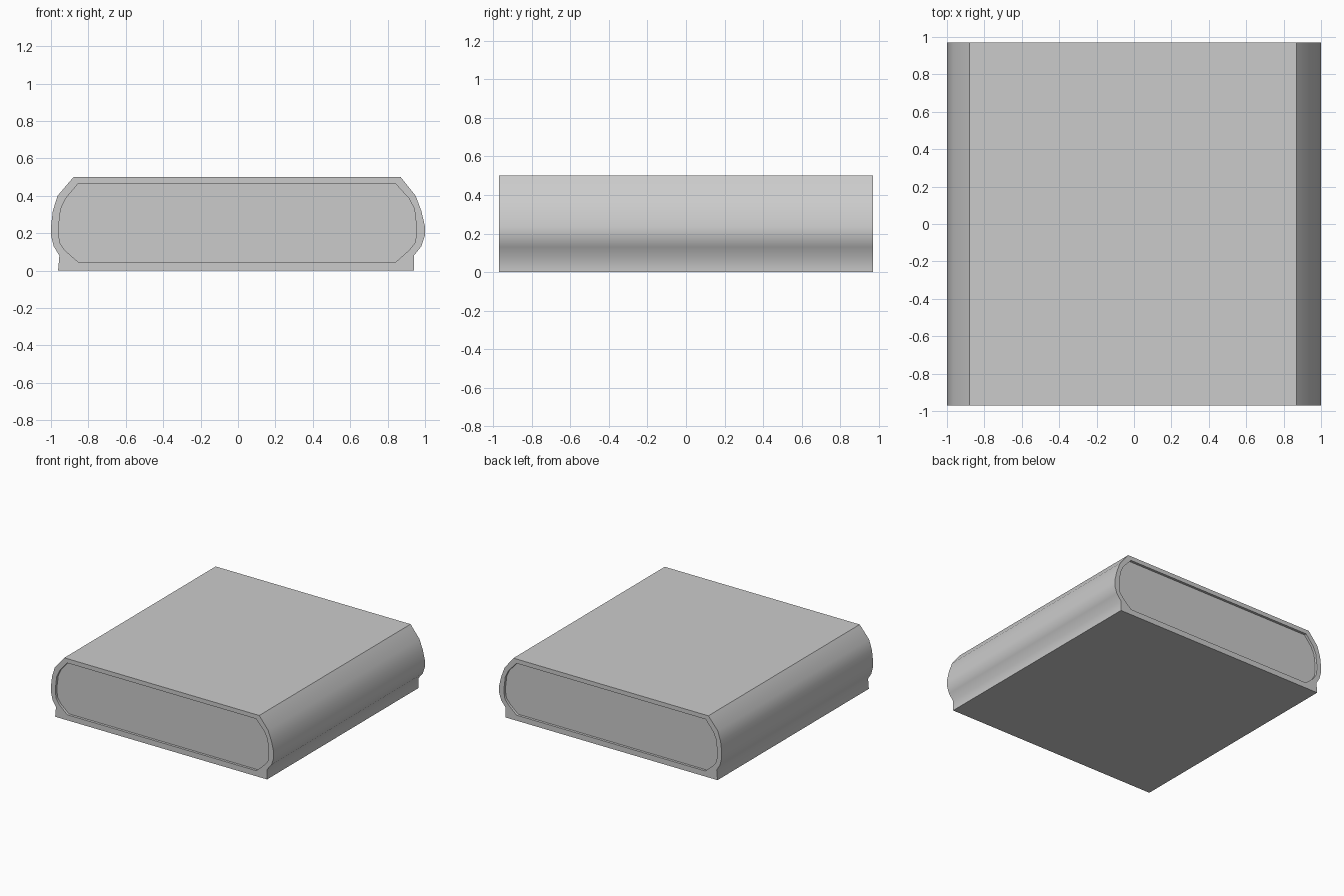
import bpy, bmesh, math

if "Cube" in bpy.data.objects:
    bpy.data.objects.remove(bpy.data.objects["Cube"])

HALF = 0.97     # half length along y
RECESS = 0.02   # depth of the end panels

# Cross-section (x, z), each side listed from top to bottom
outer_right = [(0.87, 0.5), (0.95, 0.40), (0.98, 0.32), (1.0, 0.235),
               (1.0, 0.19), (0.98, 0.13), (0.94, 0.08), (0.94, 0)]
outer_left = [(-0.88, 0.5), (-0.965, 0.40), (-0.99, 0.32), (-1.0, 0.235),
              (-1.0, 0.19), (-0.985, 0.13), (-0.955, 0.08), (-0.962, 0)]
inner_right = [(0.842, 0.465), (0.915, 0.385), (0.943, 0.33), (0.955, 0.23),
               (0.953, 0.19), (0.947, 0.15), (0.915, 0.11), (0.842, 0.045)]
inner_left = [(-0.855, 0.465), (-0.922, 0.385), (-0.948, 0.33), (-0.96, 0.23),
              (-0.958, 0.19), (-0.953, 0.15), (-0.927, 0.11), (-0.853, 0.045)]
outer = outer_right + outer_left[::-1]
inner = inner_right + inner_left[::-1]

bm = bmesh.new()


def ring(points, y):
    return [bm.verts.new((x, y, z)) for x, z in points]


def bridge(a, b):
    n = len(a)
    for i in range(n):
        j = (i + 1) % n
        bm.faces.new((a[i], a[j], b[j], b[i]))


# Rings run from the front panel, round the outer shell, to the back panel
rings = [ring(inner, -HALF + RECESS), ring(inner, -HALF), ring(outer, -HALF),
         ring(outer, HALF), ring(inner, HALF), ring(inner, HALF - RECESS)]
for a, b in zip(rings, rings[1:]):
    bridge(a, b)
bm.faces.new(rings[0])
bm.faces.new(rings[-1])
bmesh.ops.recalc_face_normals(bm, faces=bm.faces)

# Cushion-shaped block with recessed ends
mesh = bpy.data.meshes.new("rounded_block")
bm.to_mesh(mesh)
bm.free()
block = bpy.data.objects.new("rounded_block", mesh)
bpy.context.collection.objects.link(block)
bpy.context.view_layer.objects.active = block
block.select_set(True)
bpy.ops.object.shade_smooth_by_angle(angle=math.radians(45))
